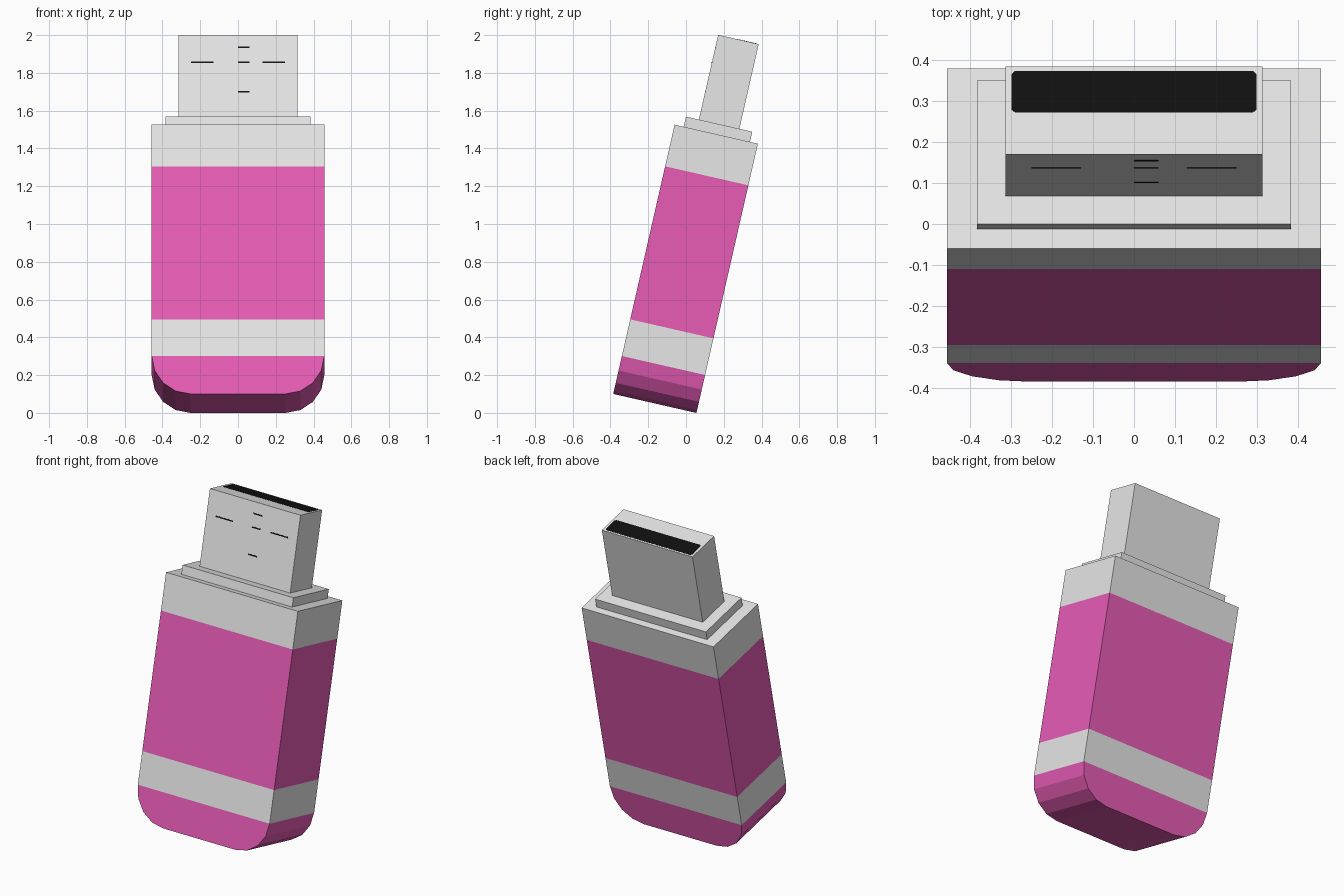
import bpy, bmesh, math
from mathutils import Matrix, Vector

if "Cube" in bpy.data.objects:
    bpy.data.objects.remove(bpy.data.objects["Cube"])

# The whole stick leans backwards about x; parts are built upright, then tilted
TILT = Matrix.Translation((0, -0.165, 0.05)) @ Matrix.Rotation(-math.radians(12.85), 4, 'X')


def material(name, rgb):
    m = bpy.data.materials.new(name)
    m.diffuse_color = (*rgb, 1)
    m.use_nodes = True
    m.node_tree.nodes["Principled BSDF"].inputs["Base Color"].default_value = m.diffuse_color
    return m


PINK = material("pink", (0.82, 0.11, 0.48))
GREY = material("light_grey", (0.8, 0.8, 0.8))
BLACK = material("black", (0.005, 0.005, 0.005))


def finish(name, bm, mats):
    bmesh.ops.recalc_face_normals(bm, faces=bm.faces[:])
    bm.transform(TILT)
    me = bpy.data.meshes.new(name)
    bm.to_mesh(me)
    bm.free()
    for m in mats:
        me.materials.append(m)
    ob = bpy.data.objects.new(name, me)
    bpy.context.collection.objects.link(ob)
    return ob


def prism(points, depth):
    """Extrude a closed outline of 3D points along the depth vector."""
    bm = bmesh.new()
    face = bm.faces.new([bm.verts.new(p) for p in points])
    ext = bmesh.ops.extrude_face_region(bm, geom=[face])
    verts = [g for g in ext["geom"] if isinstance(g, bmesh.types.BMVert)]
    bmesh.ops.translate(bm, verts=verts, vec=depth)
    return bm


def box(name, x0, x1, y0, y1, z0, z1, mat):
    bm = prism([(x0, y0, z0), (x1, y0, z0), (x1, y1, z0), (x0, y1, z0)], (0, 0, z1 - z0))
    return finish(name, bm, [mat])


# Body: outline with rounded bottom corners, coloured in bands by height
W, H, T, R = 0.457, 1.462, 0.226, 0.206
right = [(W - R + R * math.sin(a), R - R * math.cos(a))
         for a in (math.radians(22.5 * i) for i in range(5))] + [(W, H)]
outline = right + [(-x, z) for x, z in reversed(right)]
bm = prism([(x, -T, z) for x, z in outline], (0, 2 * T, 0))
BANDS = (R, 0.405, 1.236)
for z in BANDS:
    bmesh.ops.bisect_plane(bm, geom=bm.verts[:] + bm.edges[:] + bm.faces[:],
                           plane_co=(0, 0, z), plane_no=(0, 0, 1), dist=0.0005)
for f in bm.faces:
    f.material_index = sum(f.calc_center_median().z > z for z in BANDS) % 2
finish("body", bm, [PINK, GREY])

# Collar and plug
TOP = 1.977
box("collar", -0.384, 0.384, -0.177, 0.183, H - 0.01, 1.517, GREY)
box("plug", -0.314, 0.314, -0.107, 0.113, 1.507, TOP, GREY)

# Dark connector opening: thin plate with clipped corners
cx, y0, y1, c = 0.299, -0.002, 0.102, 0.008
half = [(cx - c, y0), (cx, y0 + c), (cx, y1 - c), (cx - c, y1)]
loop = half + [(-x, y) for x, y in reversed(half)]
finish("plug_opening", prism([(x, y, TOP - 0.002) for x, y in loop], (0, 0, 0.003)), [BLACK])

# Fine dark dashes on the plug's front face
for i, (x0, x1, z) in enumerate([(-0.25, -0.13, 1.857), (0.13, 0.25, 1.857), (0.0, 0.06, 1.935),
                                 (0.0, 0.06, 1.857), (0.0, 0.06, 1.70)]):
    u = (z - 0.05 - 0.024) / 0.975
    box(f"plug_mark_{i + 1}", x0, x1, -0.108, -0.106, u - 0.004, u + 0.004, BLACK)
